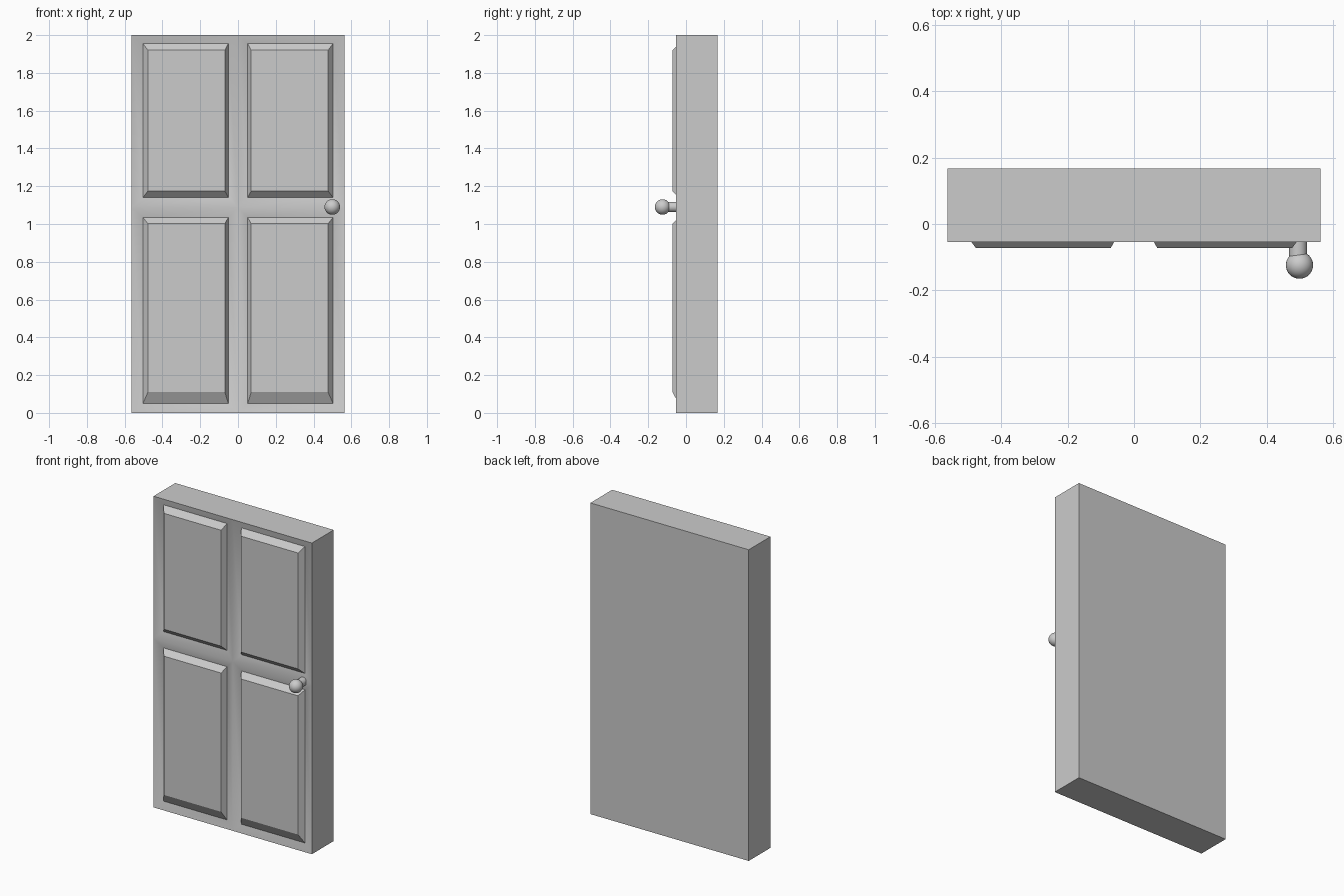
import bpy
import bmesh
from math import pi

default = bpy.data.objects.get("Cube")
if default:
    bpy.data.objects.remove(default, do_unlink=True)

# One plain grey
grey = bpy.data.materials.new("plain_grey")
grey.use_nodes = True
colour = (0.6, 0.6, 0.6, 1)
grey.diffuse_color = colour
grey.node_tree.nodes["Principled BSDF"].inputs["Base Color"].default_value = colour

FRONT, BACK, RECESS, RAISED = -0.054, 0.167, -0.038, -0.072
HALF, RAIL, TOP = 0.563, 1.087, 2.0

bm = bmesh.new()


def ring(x0, x1, z0, z1, y):
    """Rectangle of vertices facing the front."""
    return [bm.verts.new(p) for p in
            ((x0, y, z0), (x1, y, z0), (x1, y, z1), (x0, y, z1))]


def bridge(a, b):
    """Four sloping faces between two rectangles."""
    return [bm.faces.new((a[i], a[(i + 1) % 4], b[(i + 1) % 4], b[i]))
            for i in range(4)]


# Four cells: frame slopes in to a recess, then bevels out to a raised panel
frame = []
rows = ((0, RAIL, 0.05, 1.035, 0.11, 1.002),
        (RAIL, TOP, 1.14, 1.955, 1.175, 1.92))
for z0, z1, groove0, groove1, panel0, panel1 in rows:
    for side in (-1, 1):
        def span(inner, outer):
            return sorted((side * inner, side * outer))
        cell = ring(*span(0, HALF), z0, z1, FRONT)
        groove = ring(*span(0.051, 0.503), groove0, groove1, RECESS)
        panel = ring(*span(0.07, 0.477), panel0, panel1, RAISED)
        frame += bridge(cell, groove)
        bridge(groove, panel)
        bm.faces.new(panel)

# Slab sides and back, grown from the open outline of the front
bmesh.ops.remove_doubles(bm, verts=bm.verts, dist=0.0001)
outline = [e for e in bm.edges if e.is_boundary]
grown = bmesh.ops.extrude_edge_only(bm, edges=outline)["geom"]
for v in grown:
    if isinstance(v, bmesh.types.BMVert):
        v.co.y = BACK
bmesh.ops.holes_fill(bm, edges=[e for e in bm.edges if e.is_boundary])
bmesh.ops.recalc_face_normals(bm, faces=bm.faces)

# Only the frame is softly shaded; all other edges stay crisp
frame = set(frame)
for f in bm.faces:
    f.smooth = f in frame
for e in bm.edges:
    e.smooth = all(f in frame for f in e.link_faces)

mesh = bpy.data.meshes.new("door")
bm.to_mesh(mesh)
bm.free()
mesh.materials.append(grey)
door = bpy.data.objects.new("door", mesh)
bpy.context.collection.objects.link(door)


def finish(name):
    obj = bpy.context.object
    obj.name = name
    obj.data.materials.append(grey)
    bpy.ops.object.shade_smooth_by_angle()


# Knob on its stem
bpy.ops.mesh.primitive_cylinder_add(vertices=32, radius=0.027, depth=0.09,
                                    location=(0.495, -0.078, 1.09),
                                    rotation=(pi / 2, 0, 0))
finish("knob_stem")
bpy.ops.mesh.primitive_uv_sphere_add(segments=32, ring_count=16, radius=0.041,
                                     location=(0.499, -0.124, 1.09))
finish("knob")
